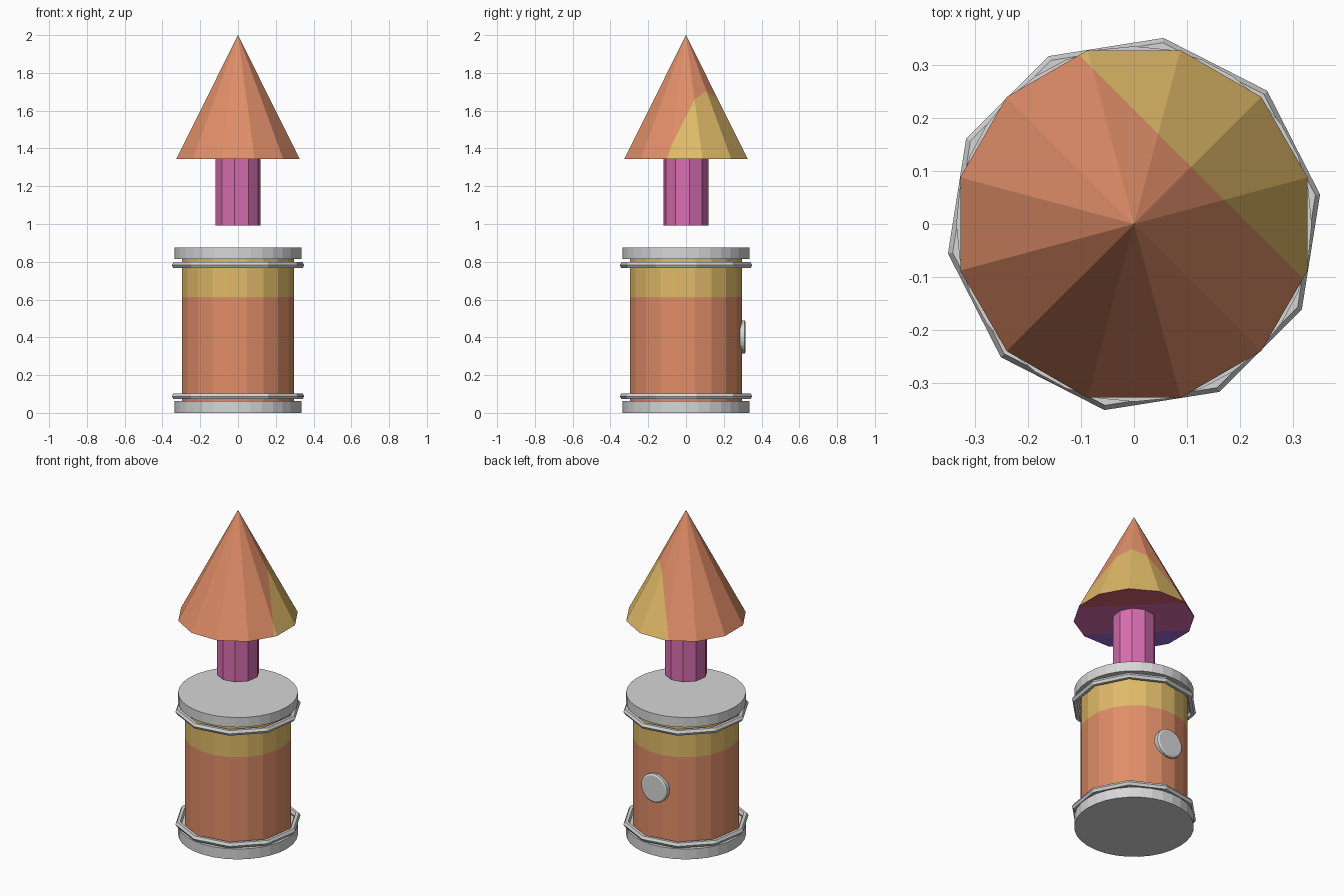
import bpy, bmesh, math
from mathutils import Matrix, Vector

if "Cube" in bpy.data.objects:
    bpy.data.objects.remove(bpy.data.objects["Cube"])


def material(name, rgb):
    lin = [(c / 255 / 12.92) if c < 11 else ((c / 255 + 0.055) / 1.055) ** 2.4 for c in rgb]
    m = bpy.data.materials.new(name)
    m.diffuse_color = (*lin, 1)
    m.use_nodes = True
    m.node_tree.nodes["Principled BSDF"].inputs["Base Color"].default_value = m.diffuse_color
    return m


GREY = material("light grey", (214, 214, 214))
ORANGE = material("orange", (224, 142, 104))
YELLOW = material("yellow", (224, 186, 104))
PINK = material("pink", (216, 110, 176))
RED = material("rose red", (212, 98, 116))
VIOLET = material("violet", (160, 105, 215))


def lathe(name, profile, sides, start, mats, closed=False, cuts=(), rule=None, matrix=None):
    """Spin (radius, height) points round z; radius 0 becomes a single tip."""
    bm = bmesh.new()
    rings = []
    for r, z in profile:
        if r == 0:
            rings.append([bm.verts.new((0, 0, z))] * sides)
            continue
        angles = [math.radians(start) + math.tau * i / sides for i in range(sides)]
        rings.append([bm.verts.new((r * math.cos(a), r * math.sin(a), z)) for a in angles])
    pairs = list(zip(rings, rings[1:]))
    if closed:
        pairs.append((rings[-1], rings[0]))
    for lo, hi in pairs:
        for i in range(sides):
            j = (i + 1) % sides
            bm.faces.new(list(dict.fromkeys((lo[i], lo[j], hi[j], hi[i]))))
    if not closed:
        for ring in (rings[0], rings[-1]):
            if ring[0] is not ring[1]:
                bm.faces.new(ring)
    # cut colour borders into the faces
    for co, no in cuts:
        bmesh.ops.bisect_plane(bm, geom=bm.verts[:] + bm.edges[:] + bm.faces[:],
                               plane_co=co, plane_no=no)
    bmesh.ops.recalc_face_normals(bm, faces=bm.faces[:])
    if rule:
        for f in bm.faces:
            f.material_index = rule(f.calc_center_median(), f.normal)
    if matrix:
        bm.transform(matrix)
    me = bpy.data.meshes.new(name)
    bm.to_mesh(me)
    bm.free()
    for m in mats:
        me.materials.append(m)
    ob = bpy.data.objects.new(name, me)
    bpy.context.collection.objects.link(ob)
    return ob


# Barrel with a yellow band at the top
lathe("barrel", [(0.30, 0.05), (0.30, 0.83)], 20, 9, [ORANGE, YELLOW],
      cuts=[(Vector((0, 0, 0.613)), Vector((0, 0, 1)))],
      rule=lambda c, n: int(c.z > 0.613))

# End caps and their ten-sided rings
for label, z0, z1, ring_z in (("bottom", 0, 0.064, 0.088), ("top", 0.815, 0.875, 0.782)):
    lathe(label + "_cap", [(0.335, z0), (0.335, z1)], 32, 0, [GREY])
    tube = [(0.337 + 0.018 * math.cos(math.tau * k / 6),
             ring_z + 0.018 * math.sin(math.tau * k / 6)) for k in range(6)]
    lathe(label + "_ring", tube, 10, 9, [GREY], closed=True)

# Round button on the back
lathe("button", [(0.088, 0.285), (0.088, 0.31), (0.078, 0.316)], 24, 0, [GREY],
      matrix=Matrix.Translation((0, 0, 0.402)) @ Matrix.Rotation(-math.pi / 2, 4, 'X'))

# Floating arrow: shaft and head
lathe("arrow_shaft", [(0.12, 0.992), (0.12, 1.345)], 10, 9, [PINK])

SPLIT = 0.215  # colour borders lie on x + y = +-SPLIT


def head_colour(c, n):
    s = c.x + c.y
    if n.z < -0.5:
        return 3 if s > SPLIT else 4 if s < -SPLIT else 2
    return 1 if s > SPLIT else 0


lathe("arrow_head", [(0.339, 1.343), (0, 2.0)], 12, 15, [ORANGE, YELLOW, PINK, RED, VIOLET],
      cuts=[(Vector((s * SPLIT / 2, s * SPLIT / 2, 0)), Vector((1, 1, 0)).normalized())
            for s in (1, -1)],
      rule=head_colour)
